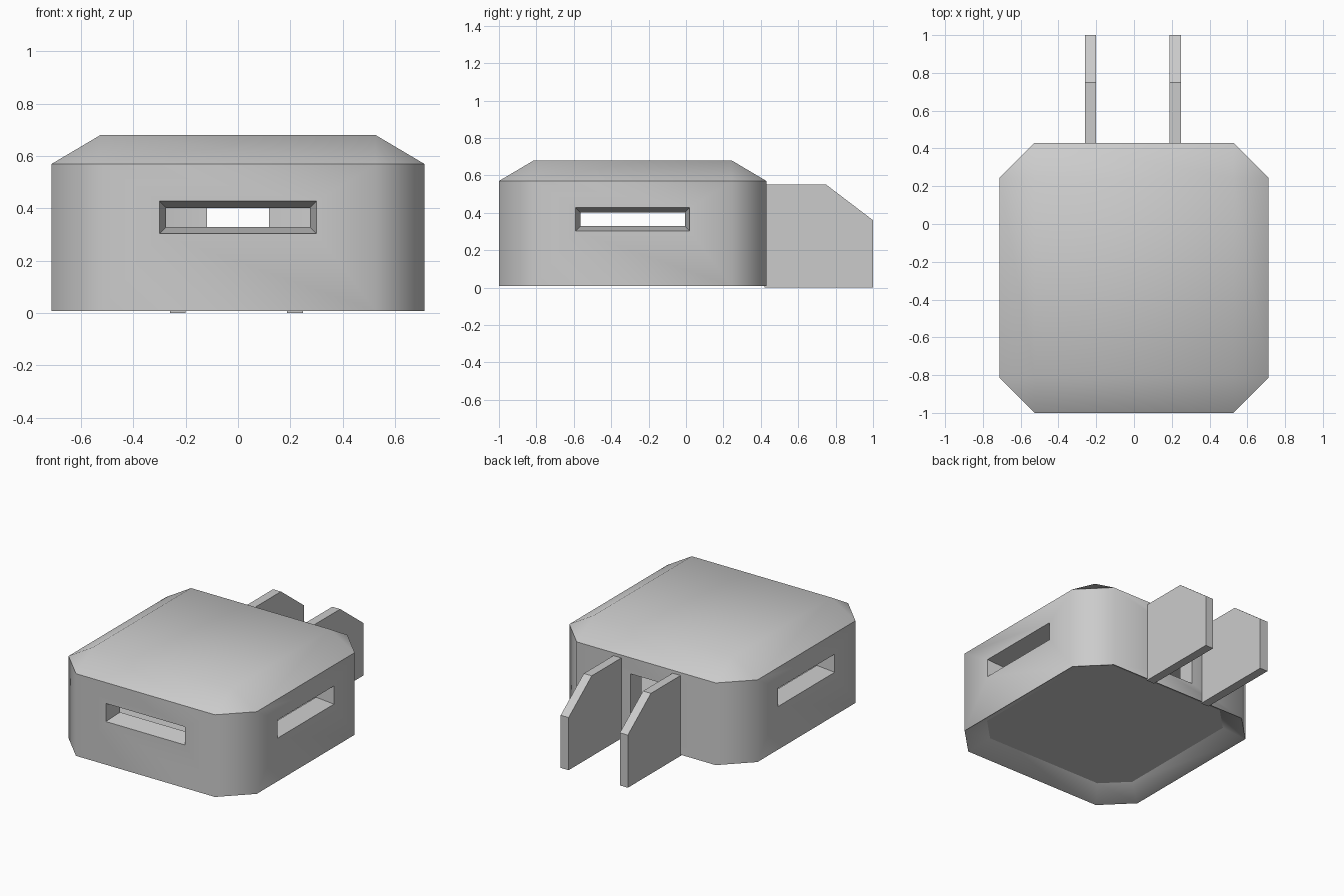
import bpy, bmesh, math

if "Cube" in bpy.data.objects:
    bpy.data.objects.remove(bpy.data.objects["Cube"])

grey = bpy.data.materials.new("light grey plastic")
grey.use_nodes = True
COLOUR = (0.6, 0.6, 0.6, 1)
grey.diffuse_color = COLOUR
grey.node_tree.nodes["Principled BSDF"].inputs["Base Color"].default_value = COLOUR

HALF_X, HALF_Y, MID_Y, CUT = 0.712, 0.715, -0.285, 0.186
RIM, SHOULDER, TOP, RECESS = 0.008, 0.57, 0.68, 0.085


def octagon(scale, z):
    """Rectangle with its four corners cut off."""
    pts = []
    for sx in (-1, 1):
        for sy in (-1, 1):
            for cx, cy in ((CUT, 0), (0, CUT)):
                pts.append((sx * (HALF_X - cx) * scale,
                            MID_Y + sy * (HALF_Y - cy) * scale, z))
    return pts


def rectangle(hx, hy, z, mid=MID_Y):
    return [(sx * hx, mid + sy * hy, z) for sx in (-1, 1) for sy in (-1, 1)]


def hull(name, points):
    """Convex solid around the points, with flat regions merged."""
    bm = bmesh.new()
    for p in points:
        bm.verts.new(p)
    bmesh.ops.convex_hull(bm, input=bm.verts)
    bmesh.ops.dissolve_limit(bm, angle_limit=math.radians(1),
                             verts=bm.verts, edges=bm.edges)
    bmesh.ops.recalc_face_normals(bm, faces=bm.faces)
    mesh = bpy.data.meshes.new(name)
    bm.to_mesh(mesh)
    bm.free()
    mesh.materials.append(grey)
    obj = bpy.data.objects.new(name, mesh)
    bpy.context.collection.objects.link(obj)
    return obj


def activate(obj):
    bpy.ops.object.select_all(action='DESELECT')
    obj.select_set(True)
    bpy.context.view_layer.objects.active = obj


def carve(body, cutter):
    cutter.hide_render = True
    mod = body.modifiers.new("carve", 'BOOLEAN')
    mod.operation, mod.solver, mod.object = 'DIFFERENCE', 'EXACT', cutter
    activate(body)
    bpy.ops.object.modifier_apply(modifier=mod.name)
    bpy.data.objects.remove(cutter)


def slot(turn, wall, centre, half_w, z0, z1, taper_w, taper_z):
    """Opening through one wall, narrowing inwards; turn selects the wall."""
    pts = []
    for depth in (-0.02, 0.14):
        k = depth / 0.12
        for s in (-1, 1):
            for z in (z0 + k * taper_z, z1 - k * taper_z):
                pts.append(turn(wall - depth, centre + s * (half_w - k * taper_w), z))
    return hull("slot_cutter", pts)


# Housing: straight walls under a sloped lid
housing = hull("housing", octagon(1, RIM) + octagon(1, SHOULDER)
               + rectangle(HALF_X - CUT, HALF_Y - CUT, TOP))

# Hollow inside and dished underside
carve(housing, hull("cavity_cutter", octagon(0.835, 0.1) + octagon(0.835, 0.5)))
carve(housing, hull("dish_cutter", octagon(1.012, 0) + octagon(0.84, RECESS)))

# Slots in the front, both sides and the back
carve(housing, slot(lambda d, a, z: (a, -d, z), 1.0, 0, 0.3, 0.303, 0.427, 0.026, 0.026))
for side in (-1, 1):
    carve(housing, slot(lambda d, a, z: (side * d, a, z),
                        HALF_X, MID_Y, 0.305, 0.303, 0.427, 0.026, 0.026))
carve(housing, slot(lambda d, a, z: (a, d, z), 0.43, 0, 0.118, 0.11, 0.46, 0, 0))

# Rounded shading round the corners, crisp edges elsewhere
activate(housing)
bpy.ops.object.shade_smooth_by_angle(angle=math.radians(47))
mesh = housing.data
for e in mesh.edges:
    if all(abs(mesh.vertices[i].co.z - RECESS) < 0.002 for i in e.vertices):
        e.use_edge_sharp = True

# Mounting tabs at the back
PROFILE = [(0.42, 0), (1, 0), (1, 0.36), (0.75, 0.55), (0.42, 0.55)]
for name, x in (("right_tab", -0.23), ("left_tab", 0.218)):
    hull(name, [(x + s * 0.03, y, z) for s in (-1, 1) for y, z in PROFILE])
